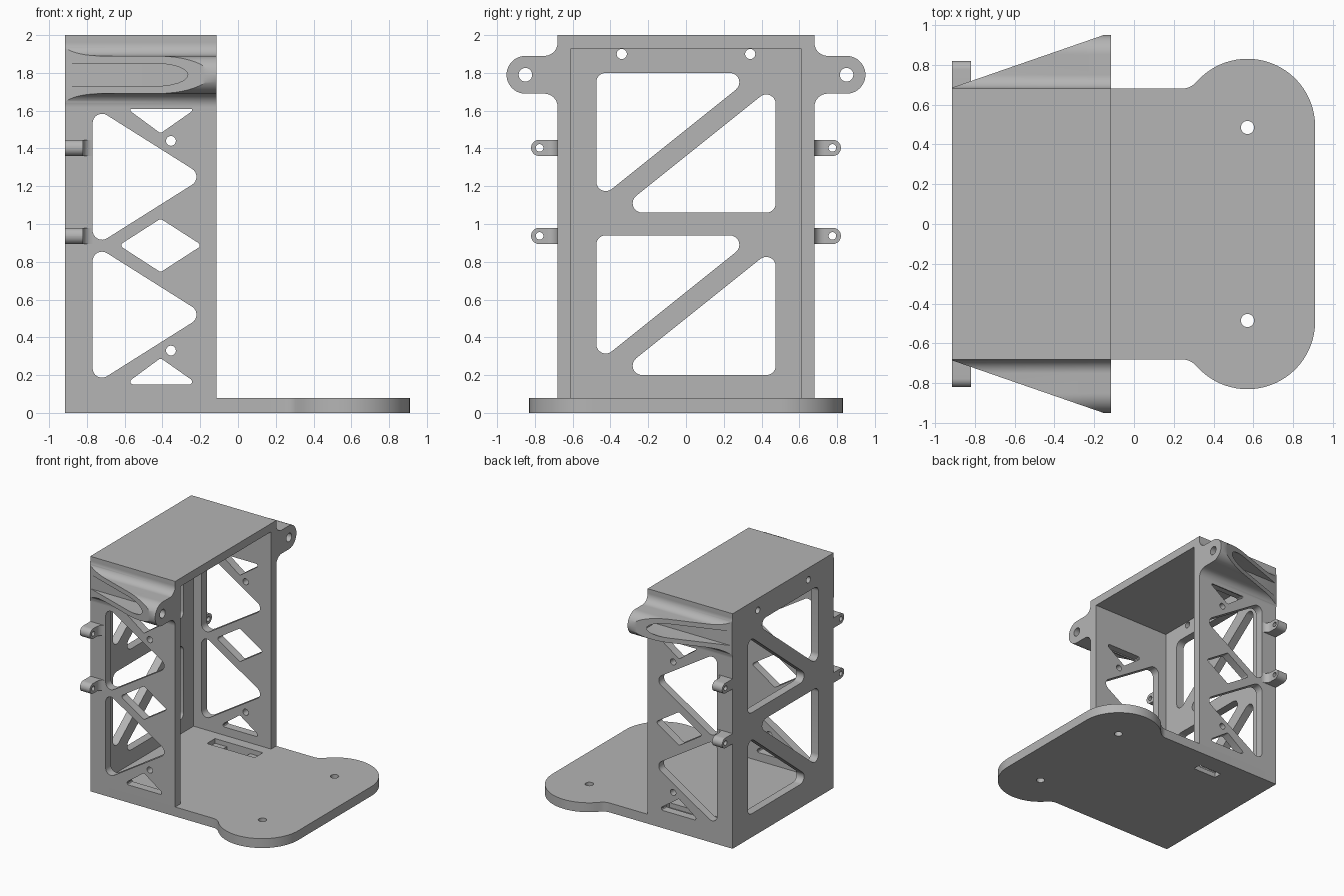
import bpy, bmesh
from math import cos, sin, tan, radians, pi
from mathutils import Vector

if "Cube" in bpy.data.objects:
    bpy.data.objects.remove(bpy.data.objects["Cube"])

GREY = (0.46, 0.46, 0.46, 1)
grey = bpy.data.materials.new("plain_grey")
grey.use_nodes = True
grey.diffuse_color = GREY
grey.node_tree.nodes["Principled BSDF"].inputs["Base Color"].default_value = GREY


def arc(cx, cy, r, a0, a1, n=8):
    angles = [radians(a0 + (a1 - a0) * i / n) for i in range(n + 1)]
    return [(cx + r * cos(a), cy + r * sin(a)) for a in angles]


def circle(cx, cy, r):
    return arc(cx, cy, r, 0, 345, 23)


def rect(x0, y0, x1, y1):
    return [(x0, y0), (x1, y0), (x1, y1), (x0, y1)]


def rounded(points, radii, n=8):
    """Polygon with its corners rounded; radii is one number or one per corner."""
    if not isinstance(radii, (list, tuple)):
        radii = [radii] * len(points)
    out = []
    for i, r in enumerate(radii):
        p = Vector(points[i])
        if r == 0:
            out.append(tuple(p))
            continue
        u = (Vector(points[i - 1]) - p).normalized()
        v = (Vector(points[(i + 1) % len(points)]) - p).normalized()
        half = u.angle(v) / 2
        centre = p + (u + v).normalized() * r / sin(half)
        start = p + u * r / tan(half) - centre
        end = p + v * r / tan(half) - centre
        sweep = start.angle_signed(end)
        for k in range(n + 1):
            a = -sweep * k / n
            q = Vector((start.x * cos(a) - start.y * sin(a),
                        start.x * sin(a) + start.y * cos(a)))
            out.append(tuple(centre + q))
    return out


def solid(name, loops, axis, lo, hi, mirror=False, slope=None):
    """Extrude an outline with holes along an axis, optionally trimmed by a plane."""
    curve = bpy.data.curves.new(name, "CURVE")
    curve.dimensions = "2D"
    curve.fill_mode = "BOTH"
    curve.extrude = (hi - lo) / 2
    for loop in loops:
        pts = [p for i, p in enumerate(loop)
               if (Vector(p) - Vector(loop[i - 1])).length > 1e-4]
        spline = curve.splines.new("POLY")
        spline.points.add(len(pts) - 1)
        for sp, (a, b) in zip(spline.points, pts):
            sp.co = (a, b, 0, 1)
        spline.use_cyclic_u = True
    temp = bpy.data.objects.new(name + "_outline", curve)
    bpy.context.collection.objects.link(temp)
    bpy.context.view_layer.update()
    deps = bpy.context.evaluated_depsgraph_get()
    mesh = bpy.data.meshes.new_from_object(temp.evaluated_get(deps))
    bpy.data.objects.remove(temp)

    bm = bmesh.new()
    bm.from_mesh(mesh)
    mid = (lo + hi) / 2
    for v in bm.verts:
        a, b, d = v.co.x, v.co.y, v.co.z + mid
        v.co = {"x": (d, a, b), "y": (a, d, b), "z": (a, b, d)}[axis]
    bmesh.ops.remove_doubles(bm, verts=bm.verts, dist=1e-5)
    if slope:
        cut = bmesh.ops.bisect_plane(
            bm, geom=bm.verts[:] + bm.edges[:] + bm.faces[:],
            plane_co=slope[0], plane_no=slope[1], clear_outer=True)
        edges = [e for e in cut["geom_cut"] if isinstance(e, bmesh.types.BMEdge)]
        bmesh.ops.triangle_fill(bm, edges=edges, use_beauty=True)
    bmesh.ops.recalc_face_normals(bm, faces=bm.faces)
    bm.to_mesh(mesh)
    bm.free()
    mesh.name = name
    mesh.materials.clear()
    mesh.materials.append(grey)
    for poly in mesh.polygons:
        poly.use_smooth = True
        poly.material_index = 0
    mesh.set_sharp_from_angle(angle=radians(30))
    obj = bpy.data.objects.new(name, mesh)
    bpy.context.collection.objects.link(obj)
    if mirror:
        mod = obj.modifiers.new("other_side", "MIRROR")
        mod.use_axis = (False, True, False)
        mod.use_mirror_merge = False
    return obj


BACK, FRONT, SIDE, WALL, FLOOR = -0.915, -0.115, 0.68, 0.07, 0.08

# Base plate with two round lobes, screw holes and a stepped slot
half = (arc(0.24, -0.778, 0.098, 90, 41, 6) + arc(0.57, -0.49, 0.34, 221, 360, 28))
outline = [(BACK, -SIDE)] + half + [(x, -y) for x, y in reversed(half)] + [(BACK, SIDE)]
holes = [circle(0.57, s * 0.485, 0.033) for s in (-1, 1)]
solid("base_plate_lower", [outline, rect(-0.47, 0.45, -0.25, 0.52)] + holes,
      "z", 0, FLOOR / 2)
solid("base_plate_upper", [outline, rect(-0.58, 0.41, -0.13, 0.52)] + holes,
      "z", FLOOR / 2, FLOOR)

# Side walls with truss cut-outs
side = [rect(BACK, FLOOR, FRONT, 2)]
for z in (1.25, 0.52):
    side.append(rounded([(-0.77, z + 0.374), (-0.77, z - 0.374), (-0.176, z)], 0.05))
side.append(rounded([(-0.63, 0.887), (-0.41, 0.745), (-0.19, 0.887), (-0.41, 1.028)], 0.015, 4))
side.append(rounded([(-0.60, 1.62), (-0.41, 1.48), (-0.21, 1.62)], 0.015, 4))
side.append(rounded([(-0.60, 0.15), (-0.21, 0.15), (-0.41, 0.29)], 0.015, 4))
side += [circle(-0.355, z, 0.026) for z in (1.44, 0.33)]
solid("side_wall", side, "y", SIDE - WALL, SIDE, mirror=True)

# Back wall with two pairs of triangular windows and screw holes
inner = SIDE - WALL
back = [rect(-inner, FLOOR, inner, 2 - WALL / 2 - WALL / 2)]
back[0] = rect(-inner, FLOOR, inner, 2)
for z in (1.43, 0.57):
    for s in (-1, 1):
        back.append(rounded([(s * 0.475, z - s * 0.37), (-s * 0.375, z - s * 0.37),
                             (s * 0.475, z + s * 0.31)], 0.05))
back += [circle(s * 0.34, 1.9, 0.027) for s in (-1, 1)]
solid("back_wall", back, "x", BACK, BACK + WALL)

# Roof
solid("roof", [rect(BACK + WALL, -inner, FRONT, inner)], "z", 2 - WALL, 2)

# Tapered mounting ears: solid front with screw hole, slotted behind
ear = rounded([(0.67, 1.97), (SIDE, 1.97), (SIDE, 1.89), (0.95, 1.89),
               (0.95, 1.69), (SIDE, 1.69), (SIDE, 1.61), (0.67, 1.61)],
              [0, 0, 0.07, 0.0999, 0.0999, 0.07, 0, 0], 12)
slot = [(0.69, 1.73), (0.69, 1.85)] + arc(0.85, 1.79, 0.06, 90, -90, 12)
slope = (Vector((BACK, 0.685, 0)), Vector((-0.265, 0.765, 0)))
solid("ear_front", [ear, circle(0.85, 1.79, 0.036)], "x", -0.19, FRONT, True, slope)
solid("ear_slotted", [ear, slot], "x", BACK, -0.19, True, slope)

# Small cable tabs with a fillet on their front
for label, z in (("upper", 1.403), ("lower", 0.937)):
    tab = rounded([(0.67, z - 0.043), (0.82, z - 0.043), (0.82, z + 0.043), (0.67, z + 0.043)],
                  [0, 0.0429, 0.0429, 0])
    solid(label + "_tab", [tab, circle(0.775, z, 0.02)], "x", BACK, -0.82, True)
    fillet = [(-0.82, 0.67), (-0.77, 0.67)] + arc(-0.77, 0.73, 0.05, 270, 180)
    solid(label + "_tab_fillet", [fillet], "z", z - 0.043, z + 0.043, True)
